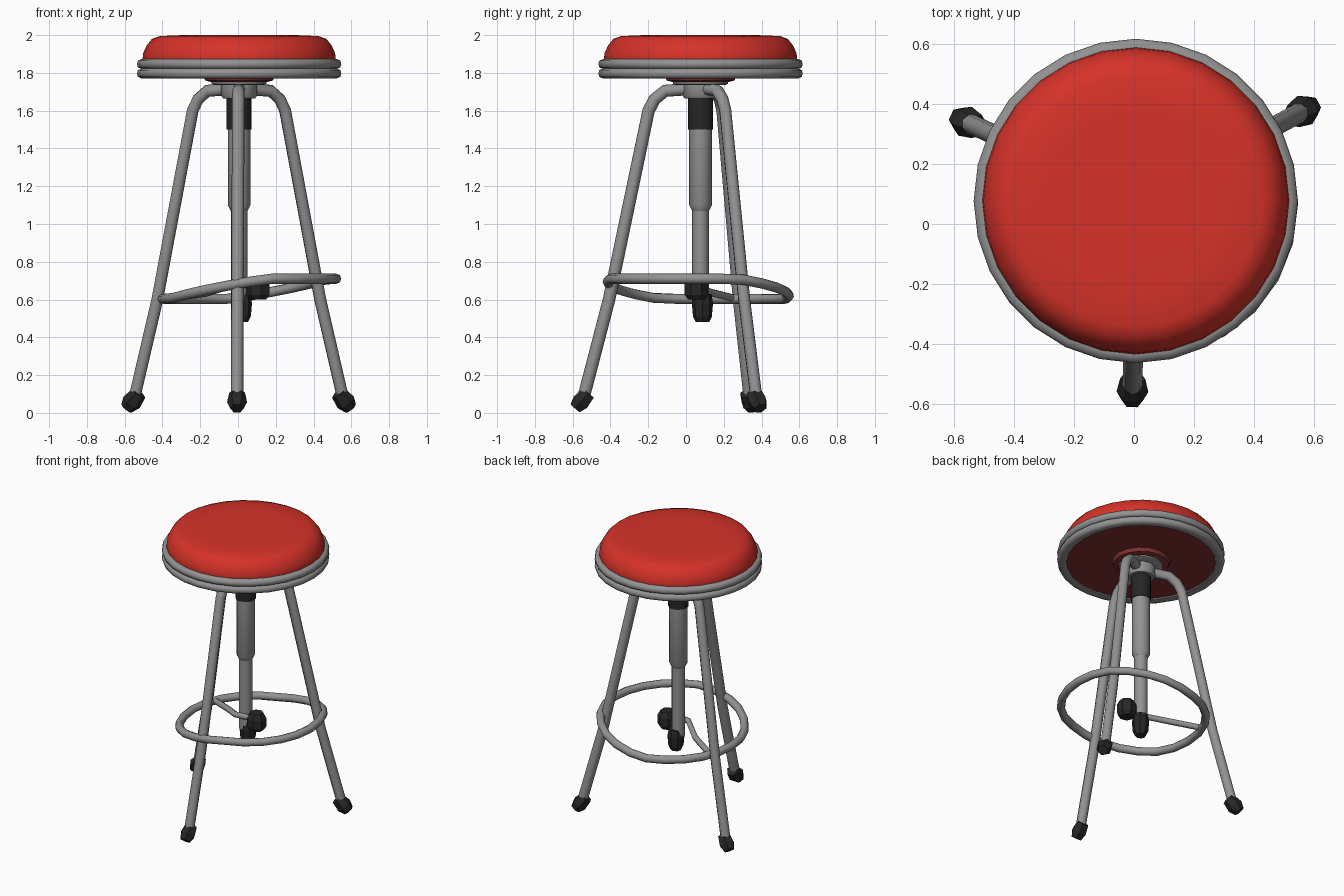
import bpy, bmesh, math
from mathutils import Vector, Matrix

if "Cube" in bpy.data.objects:
    bpy.data.objects.remove(bpy.data.objects["Cube"])


def material(name, rgb):
    m = bpy.data.materials.new(name)
    m.use_nodes = True
    m.diffuse_color = (*rgb, 1)
    m.node_tree.nodes["Principled BSDF"].inputs["Base Color"].default_value = (*rgb, 1)
    return m


RED = material("red vinyl", (0.67, 0.032, 0.022))
MAROON = material("dark maroon", (0.22, 0.03, 0.03))
STEEL = material("grey steel", (0.29, 0.29, 0.29))
RUBBER = material("black rubber", (0.02, 0.02, 0.02))
AXIS = Vector((0.006, 0.077, 0))


def finish(obj, mat, angle=40):
    obj.data.materials.clear()
    obj.data.materials.append(mat)
    bpy.ops.object.select_all(action="DESELECT")
    obj.select_set(True)
    bpy.context.view_layer.objects.active = obj
    if angle:
        bpy.ops.object.shade_smooth_by_angle(angle=math.radians(angle))
    return obj


def lathe(name, profile, mat, sides=24, origin=AXIS, direction=(0, 0, 1), angle=40, closed=False):
    """Turn (radius, height) points about an axis; ends are capped unless closed."""
    bm = bmesh.new()
    turn = Vector(direction).to_track_quat("Z", "Y").to_matrix().to_4x4()
    place = Matrix.Translation(origin) @ turn
    rings = []
    for r, h in profile:
        rings.append([bm.verts.new(place @ Vector((r * math.cos(a), r * math.sin(a), h)))
                      for a in (math.tau * i / sides for i in range(sides))])
    pairs = list(zip(rings, rings[1:]))
    if closed:
        pairs.append((rings[-1], rings[0]))
    else:
        bm.faces.new(rings[0])
        bm.faces.new(rings[-1])
    for low, high in pairs:
        for i in range(sides):
            j = (i + 1) % sides
            bm.faces.new((low[i], low[j], high[j], high[i]))
    bmesh.ops.recalc_face_normals(bm, faces=bm.faces)
    mesh = bpy.data.meshes.new(name)
    bm.to_mesh(mesh)
    bm.free()
    obj = bpy.data.objects.new(name, mesh)
    bpy.context.collection.objects.link(obj)
    return finish(obj, mat, angle)


def tube(name, points, radius, mat, cyclic=False):
    curve = bpy.data.curves.new(name, "CURVE")
    curve.dimensions = "3D"
    curve.bevel_depth = radius
    curve.bevel_resolution = 2
    curve.use_fill_caps = True
    spline = curve.splines.new("POLY")
    spline.points.add(len(points) - 1)
    for p, co in zip(spline.points, points):
        p.co = (*co, 1)
    spline.use_cyclic_u = cyclic
    obj = bpy.data.objects.new(name, curve)
    bpy.context.collection.objects.link(obj)
    bpy.ops.object.select_all(action="DESELECT")
    obj.select_set(True)
    bpy.context.view_layer.objects.active = obj
    bpy.ops.object.convert(target="MESH")
    return finish(bpy.context.view_layer.objects.active, mat, 50)


# Seat: cushion, underside and two stacked rim bands
lathe("seat_cushion", [(0.5, 1.82), (0.512, 1.87), (0.508, 1.905), (0.49, 1.945),
                       (0.462, 1.98), (0.42, 1.995), (0.3, 2.0)], RED, 28, angle=60)
lathe("seat_underside", [(0.49, 1.785), (0.49, 1.815)], MAROON, 28)
lathe("underside_boss", [(0.15, 1.752), (0.18, 1.76), (0.19, 1.79)], MAROON, 16)
lathe("mounting_plate", [(0.13, 1.735), (0.145, 1.742), (0.145, 1.756)], STEEL, 12)
for name, z in (("lower_rim", 1.797), ("upper_rim", 1.847)):
    lathe(name, [(0.48, z - 0.02), (0.515, z - 0.027), (0.536, z - 0.018), (0.541, z),
                 (0.536, z + 0.018), (0.515, z + 0.027), (0.48, z + 0.02)],
          STEEL, 28, angle=60, closed=True)

# Central screw column
lathe("hub", [(0.085, 1.665), (0.095, 1.68), (0.095, 1.74)], STEEL, 12)
lathe("collar", [(0.066, 1.5), (0.066, 1.68)], RUBBER, 12)
lathe("outer_column", [(0.045, 1.07), (0.06, 1.1), (0.06, 1.51)], STEEL, 12)
lathe("inner_column", [(0.044, 0.58), (0.044, 1.09)], STEEL, 12)
lathe("column_tip", [(0.035, 0.48), (0.05, 0.51), (0.056, 0.58), (0.048, 0.63)],
      RUBBER, 8, AXIS + Vector((0.012, 0.01, 0)), angle=0)

# Legs: (distance along the splay, height) measured from the foot to the hub
BEND = [(1.0, 0.06), (0.775, 0.6), (0.44, 1.6), (0.39, 1.66), (0.30, 1.705), (0.09, 1.715)]
FEET = {"front_leg": (-0.005, -0.548), "back_left_leg": (0.56, 0.375),
        "back_right_leg": (-0.553, 0.338)}
for name, (fx, fy) in FEET.items():
    splay = Vector((fx, fy, 0)) - AXIS
    path = [AXIS + splay * t + Vector((0, 0, z)) for t, z in BEND]
    tube(name, path, 0.033, STEEL)
    # Faceted rubber boot, slightly pointed towards the outside
    down = (path[0] - path[1]).normalized()
    outward = splay.normalized()
    lathe(name.replace("leg", "foot"), [(0.042, -0.06), (0.053, 0.005), (0.036, 0.048)], RUBBER, 6,
          path[0] + outward * 0.008, (down + outward * 0.6).normalized(), angle=0)

# Foot ring, raised on its front left half and dropped on the other
ring = []
for i in range(24):
    a = math.tau * i / 24
    lift = max(-1, min(1, 1.6 * math.cos(a + 0.45)))
    ring.append((0.06 + 0.46 * math.cos(a), 0.065 + 0.48 * math.sin(a), 0.657 + 0.053 * lift))
tube("foot_ring", ring, 0.027, STEEL, cyclic=True)

# Strut from the ring, past the column, to a knob beside it
tube("ring_strut", [(-0.38, 0.26, 0.605), (-0.17, 0.14, 0.635), (-0.04, 0.03, 0.675),
                    (0.1, 0.03, 0.685)], 0.02, STEEL)
lathe("strut_knob", [(0.045, 0.60), (0.064, 0.625), (0.064, 0.685), (0.045, 0.72)], RUBBER, 7,
      Vector((0.108, 0.055, 0)), angle=0)
